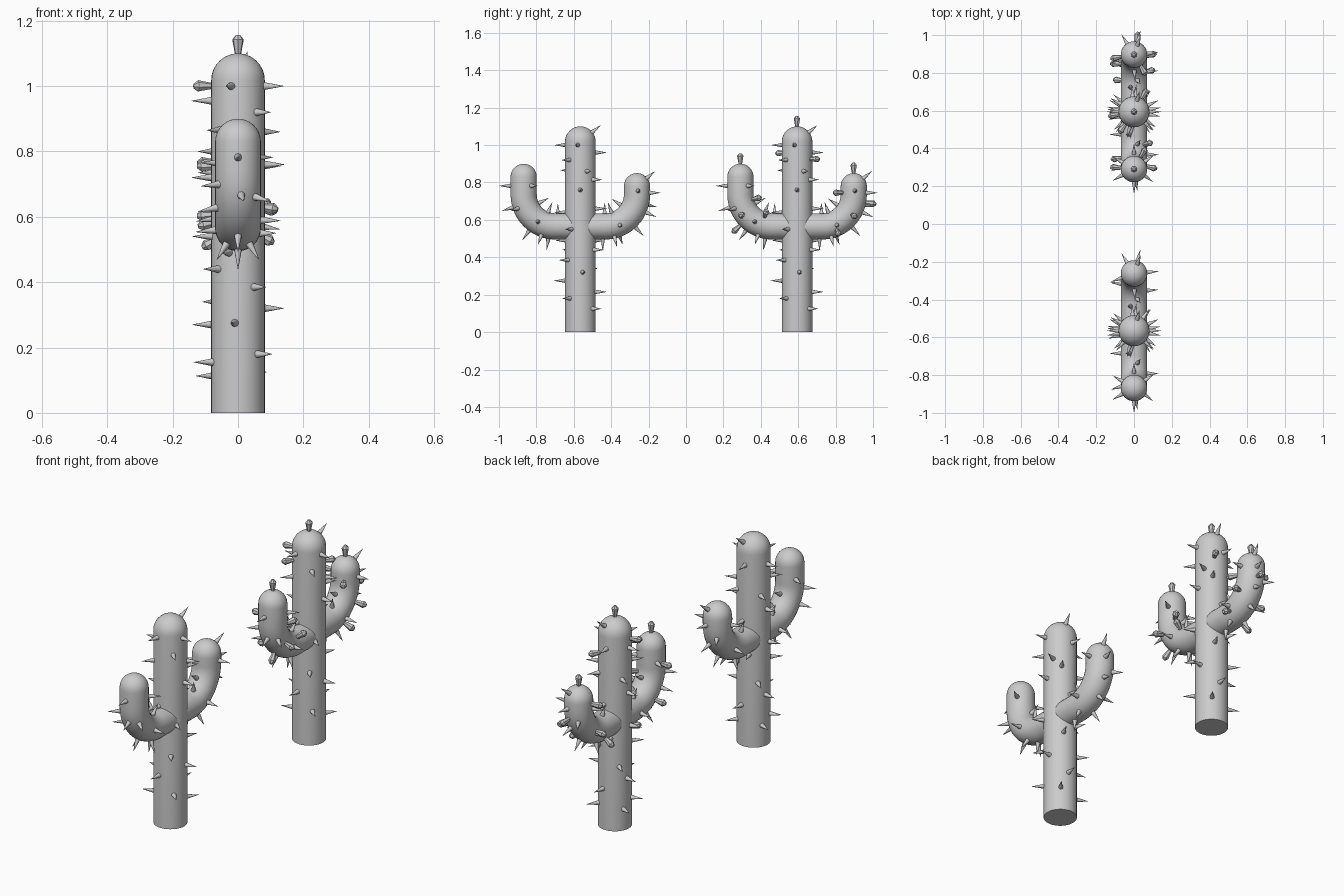
import bpy, bmesh
from math import sin, cos, pi, radians
from mathutils import Vector, Matrix

if "Cube" in bpy.data.objects:
    bpy.data.objects.remove(bpy.data.objects["Cube"])

TR, AR = 0.082, 0.07        # trunk and arm radius
AZ, FLAT, BEND = 0.565, 0.133, 0.17   # arm height, straight part, bend radius
ARC = BEND * pi / 2


def finish(bm, name, loc, angle=40):
    bmesh.ops.recalc_face_normals(bm, faces=bm.faces)
    me = bpy.data.meshes.new(name)
    bm.to_mesh(me)
    bm.free()
    ob = bpy.data.objects.new(name, me)
    ob.location = loc
    bpy.context.collection.objects.link(ob)
    bpy.ops.object.select_all(action='DESELECT')
    ob.select_set(True)
    bpy.context.view_layer.objects.active = ob
    bpy.ops.object.shade_smooth_by_angle(angle=radians(angle))
    return ob


def tube(rings, name, loc, n=32):
    """rings: (centre, outward normal, radius) in the yz plane"""
    bm = bmesh.new()
    prev = None
    X = Vector((1, 0, 0))
    for p, nrm, r in rings:
        cur = [bm.verts.new(p + r * (cos(2*pi*i/n) * nrm + sin(2*pi*i/n) * X)) for i in range(n)]
        if prev:
            for i in range(n):
                j = (i + 1) % n
                bm.faces.new((prev[i], prev[j], cur[j], cur[i]))
        else:
            bm.faces.new(cur)
        prev = cur
    bm.faces.new(prev)
    finish(bm, name, loc)


def dome(y, z, nrm, r):
    return [(Vector((0, y, z + r * sin(a))), nrm, r * cos(a))
            for a in [radians(d) for d in (0, 12, 24, 36, 48, 60, 70, 80, 88)]]


def arm_point(s, side):
    """centre and outward normal at length s along an arm"""
    if s < FLAT:
        y, z, a = s, AZ, 0
    elif s < FLAT + ARC:
        a = (s - FLAT) / BEND
        y, z = FLAT + BEND * sin(a), AZ + BEND * (1 - cos(a))
    else:
        a = pi / 2
        y, z = FLAT + BEND, AZ + BEND + s - FLAT - ARC
    return Vector((0, side * y, z)), Vector((0, side * sin(a), -cos(a)))


def cone(bm, base, d, h0, h1, r0, r1, n):
    rot = d.to_track_quat('Z', 'Y').to_matrix().to_4x4()
    m = Matrix.Translation(base + d * (h0 + h1) / 2) @ rot
    bmesh.ops.create_cone(bm, cap_ends=True, segments=n, radius1=r0, radius2=r1,
                          depth=h1 - h0, matrix=m)


def spine(bm, base, d):
    cone(bm, base, d, -0.012, 0.06, 0.014, 0.0005, 10)


def bud(bm, base, d):
    cone(bm, base, d, -0.01, 0.042, 0.008, 0.018, 7)
    cone(bm, base, d, 0.042, 0.056, 0.018, 0.007, 7)


def on_trunk(z, deg):
    d = Vector((cos(radians(deg)), sin(radians(deg)), 0))
    return d * TR + Vector((0, 0, z)), d


def on_arm(s, deg, side):
    p, nrm = arm_point(s, side)
    d = nrm * cos(radians(deg)) + Vector((sin(radians(deg)), 0, 0))
    return p + d * AR, d


def on_dome(y, z, r, deg, elev):
    a, e = radians(deg), radians(elev)
    d = Vector((cos(a) * cos(e), sin(a) * cos(e), sin(e)))
    return Vector((0, y, z)) + d * r, d


# (height, heading) of trunk spines
TRUNK = [(.113, 155), (.125, 52), (.155, 197), (.18, 317), (.215, 80), (.27, 170),
         (.275, 263), (.32, 9), (.34, 140), (.385, 307), (.44, 222), (.44, 62),
         (.49, 110), (.49, 250), (.54, 190), (.55, 325), (.64, 262), (.66, 85),
         (.72, 175), (.76, 0), (.8, 150), (.815, 55), (.86, 25), (.865, 228),
         (.92, 315), (.955, 180), (.96, 95), (1.0, 350), (1.0, 255)]
# (length along arm, angle round arm) of arm spines; 0 = outer side
ARM_L = [(.447, 0), (.447, 125), (.43, -120), (.35, 8), (.34, 50), (.24, 0), (.23, 88),
         (.19, 30), (.19, -30), (.30, -70), (.32, 180), (.2, 165), (.12, -160),
         (.12, -85), (.16, 0), (.37, -60)]
ARM_R = [(.42, 85), (.41, 15), (.36, -30), (.33, 10), (.26, 0), (.21, 80), (.19, -30),
         (.17, 28), (.12, 5), (.25, -80), (.3, 178), (.19, 165), (.13, -165), (.4, -110)]
# flower buds of the second cactus
BUD_TRUNK = [(.925, 60), (.957, 235), (1.0, 190), (.5, 240)]
BUD_L = [(.27, 8), (.3, 75), (.36, 150), (.42, -95), (.24, -75), (.19, 130)]
BUD_R = [(.37, 10), (.3, 70), (.2, 60), (.41, 150), (.26, -85), (.16, -60), (.43, -100)]


def cactus(prefix, cy, flowering):
    loc = (0, cy, 0)
    Y = Vector((0, 1, 0))
    tube([(Vector((0, 0, 0)), Y, TR)] + dome(0, 1.1 - TR, Y, TR), prefix + "trunk", loc)
    tops = [(0, 1.1)]
    for side, top, label in ((-1, .9, "left_arm"), (1, .85, "right_arm")):
        rings = [(*arm_point(s, side), AR)
                 for s in [0, FLAT] + [FLAT + ARC * i / 12 for i in range(1, 13)]]
        y = side * (FLAT + BEND)
        rings += dome(y, top - AR, Y * side, AR)
        tube(rings, prefix + label, loc)
        tops.append((y, top))
    # spines
    bm = bmesh.new()
    for z, a in TRUNK:
        spine(bm, *on_trunk(z, a))
    for items, side in ((ARM_L, -1), (ARM_R, 1)):
        for s, a in items:
            spine(bm, *on_arm(s, a, side))
    spine(bm, *on_dome(0, 1.1 - TR, TR, 75, 38))
    spine(bm, *on_dome(FLAT + BEND, .85 - AR, AR, 70, 38))
    finish(bm, prefix + "spines", loc)
    # buds
    if flowering:
        bm = bmesh.new()
        for y, z in tops:
            bud(bm, Vector((0, y, z)), Vector((0, 0, 1)))
        for z, a in BUD_TRUNK:
            bud(bm, *on_trunk(z, a))
        for items, side in ((BUD_L, -1), (BUD_R, 1)):
            for s, a in items:
                bud(bm, *on_arm(s, a, side))
        finish(bm, prefix + "buds", loc, 20)


cactus("plain_cactus_", -0.565, False)
cactus("flowering_cactus_", 0.594, True)
